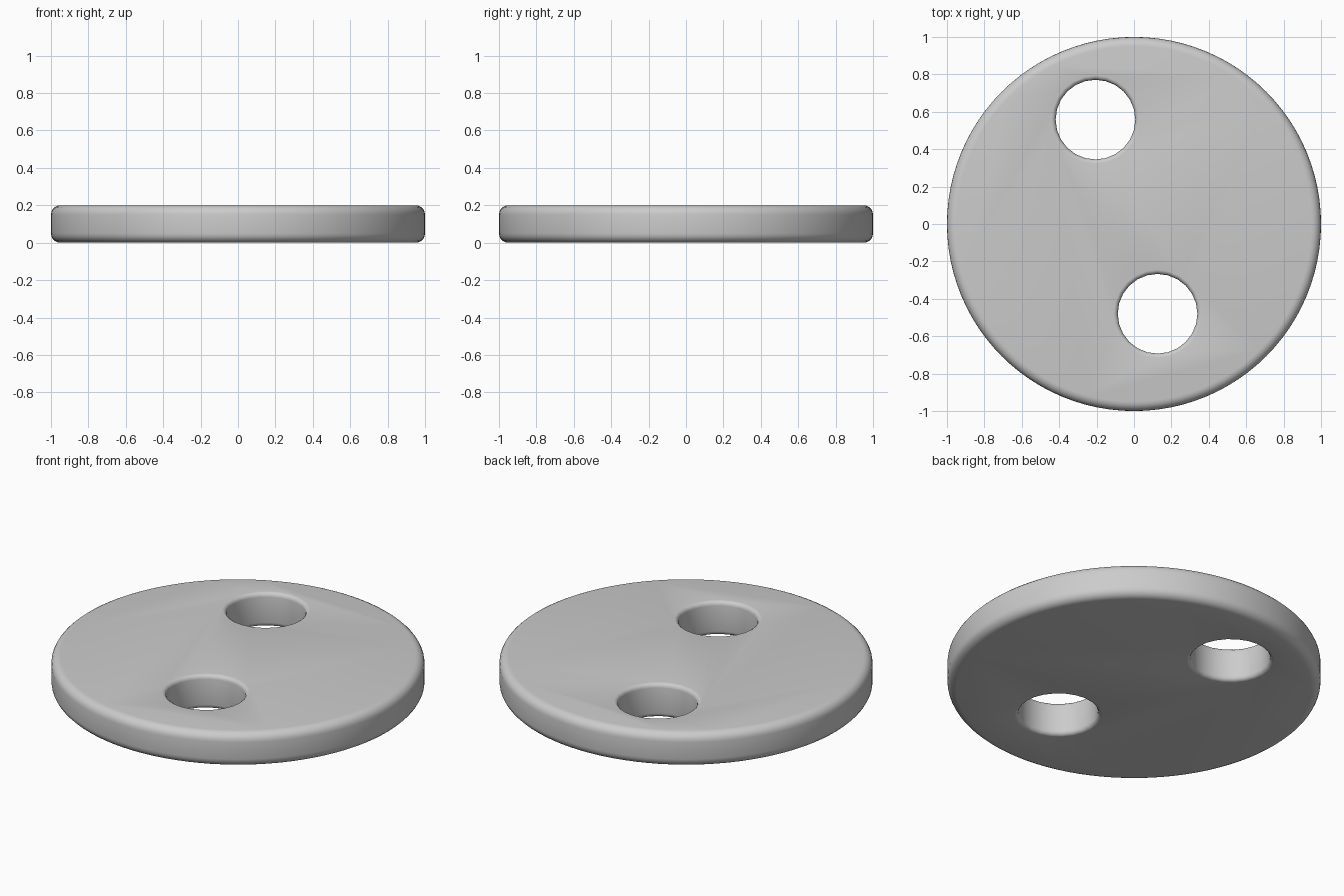
import bpy, bmesh
from math import cos, sin, pi, radians

if "Cube" in bpy.data.objects:
    bpy.data.objects.remove(bpy.data.objects["Cube"])

THICK = 0.2


def lathe(name, profile, sides, location=(0, 0, 0)):
    """Closed solid of revolution from (radius, z) points, bottom to top."""
    bm = bmesh.new()
    rings = [[bm.verts.new((r * cos(2 * pi * i / sides), r * sin(2 * pi * i / sides), z))
              for i in range(sides)] for r, z in profile]
    for low, high in zip(rings, rings[1:]):
        for i in range(sides):
            j = (i + 1) % sides
            bm.faces.new((low[i], low[j], high[j], high[i]))
    bm.faces.new(rings[0][::-1])
    bm.faces.new(rings[-1])
    mesh = bpy.data.meshes.new(name)
    bm.to_mesh(mesh)
    bm.free()
    obj = bpy.data.objects.new(name, mesh)
    obj.location = location
    bpy.context.collection.objects.link(obj)
    return obj


def arc(r, z, radius, start, end, steps):
    angles = [radians(start + (end - start) * i / steps) for i in range(steps + 1)]
    return [(r + radius * cos(a), z + radius * sin(a)) for a in angles]


# Round plate with a rounded rim
B = 0.05
plate = lathe("round_plate",
              arc(1 - B, B, B, -90, 0, 5) + arc(1 - B, THICK - B, B, 0, 90, 5), 96)

# Two through holes with softly rounded edges
R, F, E = 0.213, 0.025, 0.0005
hole_profile = ([(R + F, -0.1)] + arc(R + F, F - E, F, 270, 180, 4)
                + arc(R + F, THICK - F + E, F, 180, 90, 4) + [(R + F, THICK + 0.1)])
cutters = []
for x, y in ((-0.206, 0.558), (0.126, -0.48)):
    cutter = lathe("hole_cutter", hole_profile, 24, (x, y, 0))
    cutter.hide_render = True
    mod = plate.modifiers.new("hole", 'BOOLEAN')
    mod.operation = 'DIFFERENCE'
    mod.solver = 'EXACT'
    mod.object = cutter
    cutters.append(cutter)

bpy.context.view_layer.objects.active = plate
plate.select_set(True)
for mod in list(plate.modifiers):
    bpy.ops.object.modifier_apply(modifier=mod.name)
for cutter in cutters:
    bpy.data.objects.remove(cutter)
bpy.ops.object.shade_smooth_by_angle(angle=radians(35))
